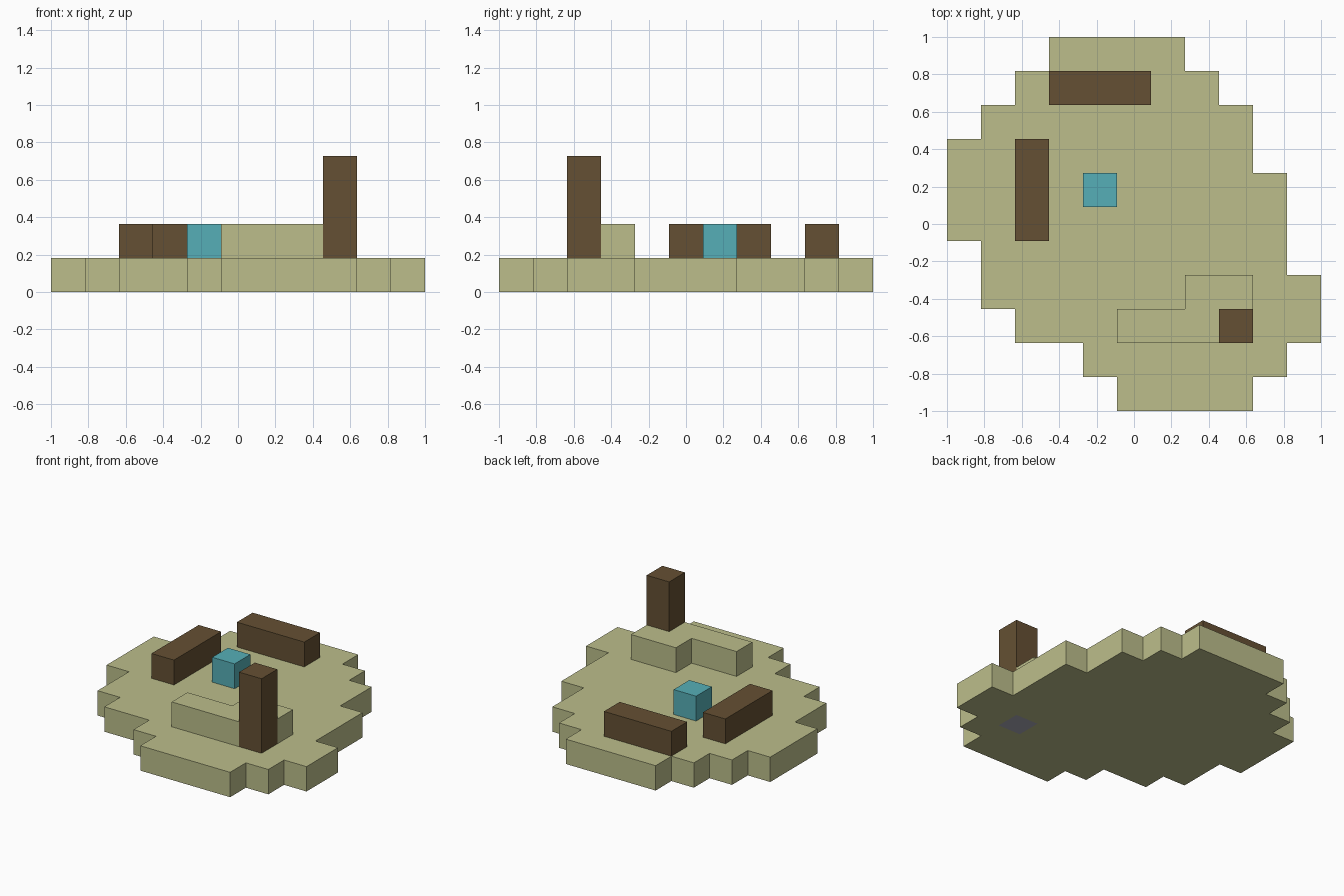
import bpy
import bmesh
from mathutils import Vector

cube = bpy.data.objects.get("Cube")
if cube:
    bpy.data.objects.remove(cube, do_unlink=True)

GRID = 11
U = 2 / GRID  # edge length of one block


def make_material(name, rgb):
    """Flat material from an 8-bit sRGB colour."""
    lin = [((c / 255 + 0.055) / 1.055) ** 2.4 for c in rgb]
    mat = bpy.data.materials.new(name)
    mat.use_nodes = True
    mat.diffuse_color = (*lin, 1)
    bsdf = mat.node_tree.nodes["Principled BSDF"]
    bsdf.inputs["Base Color"].default_value = (*lin, 1)
    bsdf.inputs["Roughness"].default_value = 0.9
    return mat


sand = make_material("sand", (188, 190, 139))
wood = make_material("dark_wood", (101, 80, 51))
water = make_material("turquoise", (86, 175, 183))
stone = make_material("grey_stone", (170, 170, 184))


def box(x, y, z):
    """Block cells covered by three (start, end) ranges."""
    return {(i, j, k) for i in range(*x) for j in range(*y) for k in range(*z)}


def blocks(name, cells, *mats):
    """Join block cells into one shell, leaving out faces between neighbours."""
    bm = bmesh.new()
    corners = {}
    for cell in sorted(cells):
        for axis in range(3):
            for side in (0, 1):
                beside = list(cell)
                beside[axis] += 2 * side - 1
                if tuple(beside) in cells:
                    continue
                verts = []
                for a, b in ((0, 0), (1, 0), (1, 1), (0, 1)):
                    p = list(cell)
                    p[axis] += side
                    p[(axis + 1) % 3] += a
                    p[(axis + 2) % 3] += b
                    p = tuple(p)
                    if p not in corners:
                        corners[p] = bm.verts.new(Vector(p) * U - Vector((1, 1, 0)))
                    verts.append(corners[p])
                bm.faces.new(verts if side else verts[::-1])
    mesh = bpy.data.meshes.new(name)
    bm.to_mesh(mesh)
    bm.free()
    for mat in mats:
        mesh.materials.append(mat)
    obj = bpy.data.objects.new(name, mesh)
    bpy.context.collection.objects.link(obj)
    return obj


# Ground: start and end column of each row, from front to back
rows = [(5, 9), (4, 10), (2, 11), (1, 11), (1, 10), (0, 10),
        (0, 10), (0, 9), (1, 9), (2, 8), (3, 7)]
ground_cells = set()
for j, span in enumerate(rows):
    ground_cells |= box(span, (j, j + 1), (0, 1))
ground = blocks("ground", ground_cells, sand, stone)

# Stone underside directly beneath the pillar
post = Vector((8.5, 2.5)) * U - Vector((1, 1))
for face in ground.data.polygons:
    if face.normal.z < -0.5 and (face.center.xy - post).length < U / 2:
        face.material_index = 1

# Raised sand ledge wrapped around the pillar
blocks("sand_ledge", box((5, 8), (2, 3), (1, 2)) | box((7, 9), (3, 4), (1, 2)), sand)

# Wooden pillar and two log benches
blocks("pillar", box((8, 9), (2, 3), (1, 4)), wood)
blocks("right_log", box((2, 3), (5, 8), (1, 2)), wood)
blocks("back_log", box((3, 6), (9, 10), (1, 2)), wood)

# Turquoise block in the middle
blocks("turquoise_block", box((4, 5), (6, 7), (1, 2)), water)
